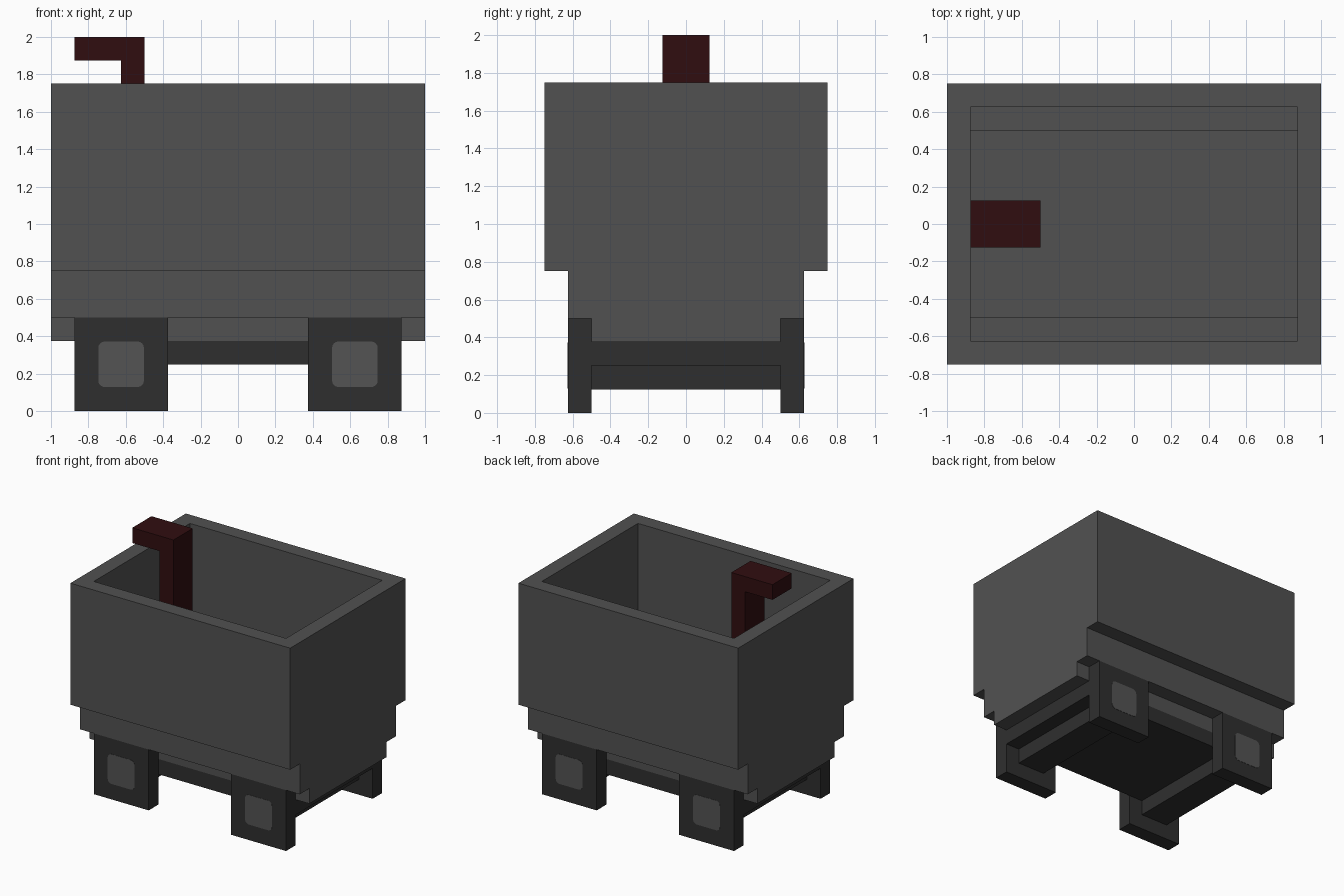
import bpy, bmesh, math
from mathutils import Vector

cube = bpy.data.objects.get("Cube")
if cube:
    bpy.data.objects.remove(cube, do_unlink=True)


def material(name, rgb):
    m = bpy.data.materials.new(name)
    m.use_nodes = True
    m.diffuse_color = (*rgb, 1)
    bsdf = m.node_tree.nodes["Principled BSDF"]
    bsdf.inputs["Base Color"].default_value = (*rgb, 1)
    bsdf.inputs["Roughness"].default_value = 0.8
    return m


GREY = material("iron grey", (0.083, 0.083, 0.083))
DARK = material("dark metal", (0.028, 0.028, 0.028))
RED = material("dark red", (0.030, 0.0042, 0.005))
HUB = material("hub grey", (0.088, 0.088, 0.088))


def prism(name, points, depth, mat):
    """Extrude a closed 3D outline along the depth vector."""
    bm = bmesh.new()
    face = bm.faces.new([bm.verts.new(p) for p in points])
    new = bmesh.ops.extrude_face_region(bm, geom=[face])["geom"]
    bmesh.ops.translate(bm, vec=Vector(depth),
                        verts=[v for v in new if isinstance(v, bmesh.types.BMVert)])
    bmesh.ops.recalc_face_normals(bm, faces=bm.faces)
    mesh = bpy.data.meshes.new(name)
    bm.to_mesh(mesh)
    bm.free()
    mesh.materials.append(mat)
    ob = bpy.data.objects.new(name, mesh)
    bpy.context.collection.objects.link(ob)
    return ob


def box(name, x, y, z, mat):
    base = [(x[0], y[0], z[0]), (x[1], y[0], z[0]), (x[1], y[1], z[0]), (x[0], y[1], z[0])]
    return prism(name, base, (0, 0, z[1] - z[0]), mat)


def span(side, a, b):
    """Range from a to b on the chosen side of the centre."""
    return tuple(sorted((side * a, side * b)))


# Stepped end panels of the tub
half = [(0.5, 0.375), (0.5, 0.5), (0.625, 0.5), (0.625, 0.75), (0.75, 0.75), (0.75, 1.75)]
outline = half + [(-y, z) for y, z in reversed(half)]
for s, side in ((1, "left"), (-1, "right")):
    prism(f"{side}_end_panel", [(s * 0.875, y, z) for y, z in outline], (s * 0.125, 0, 0), GREY)

# Long side walls, lower walls and floor
INNER = (-0.875, 0.875)
for s, side in ((-1, "front"), (1, "back")):
    box(f"{side}_wall", INNER, span(s, 0.625, 0.75), (0.75, 1.75), GREY)
    box(f"{side}_lower_wall", INNER, span(s, 0.5, 0.625), (0.5, 0.75), GREY)
box("tub_floor", INNER, (-0.5, 0.5), (0.375, 0.5), GREY)

# Undercarriage plate
box("chassis_plate", INNER, (-0.5, 0.5), (0.25, 0.375), DARK)

# Rounded square outline for the hubs
R, H = 0.035, 0.122
hub_outline = []
for quarter in range(4):
    c = math.radians(90 * quarter + 45)
    cx, cz = (math.copysign(H - R, math.cos(c)), math.copysign(H - R, math.sin(c)))
    for step in range(5):
        a = math.radians(90 * quarter + 22.5 * step)
        hub_outline.append((cx + R * math.cos(a), cz + R * math.sin(a)))

# Axles, square wheels and hub plates
for sx, lr in ((1, "left"), (-1, "right")):
    box(f"{lr}_axle", span(sx, 0.5, 0.75), (-0.5, 0.5), (0.125, 0.25), DARK)
    for sy, fb in ((-1, "front"), (1, "back")):
        box(f"{fb}_{lr}_wheel", span(sx, 0.375, 0.875), span(sy, 0.5, 0.625), (0, 0.5), DARK)
        prism(f"{fb}_{lr}_hub",
              [(sx * 0.625 + x, sy * 0.624, 0.25 + z) for x, z in hub_outline],
              (0, sy * 0.003, 0), HUB)

# Bent lever standing on the tub floor
lever = [(-0.5, 0.5), (-0.5, 2), (-0.875, 2), (-0.875, 1.875), (-0.625, 1.875), (-0.625, 0.5)]
prism("lever", [(x, -0.125, z) for x, z in lever], (0, 0.25, 0), RED)
